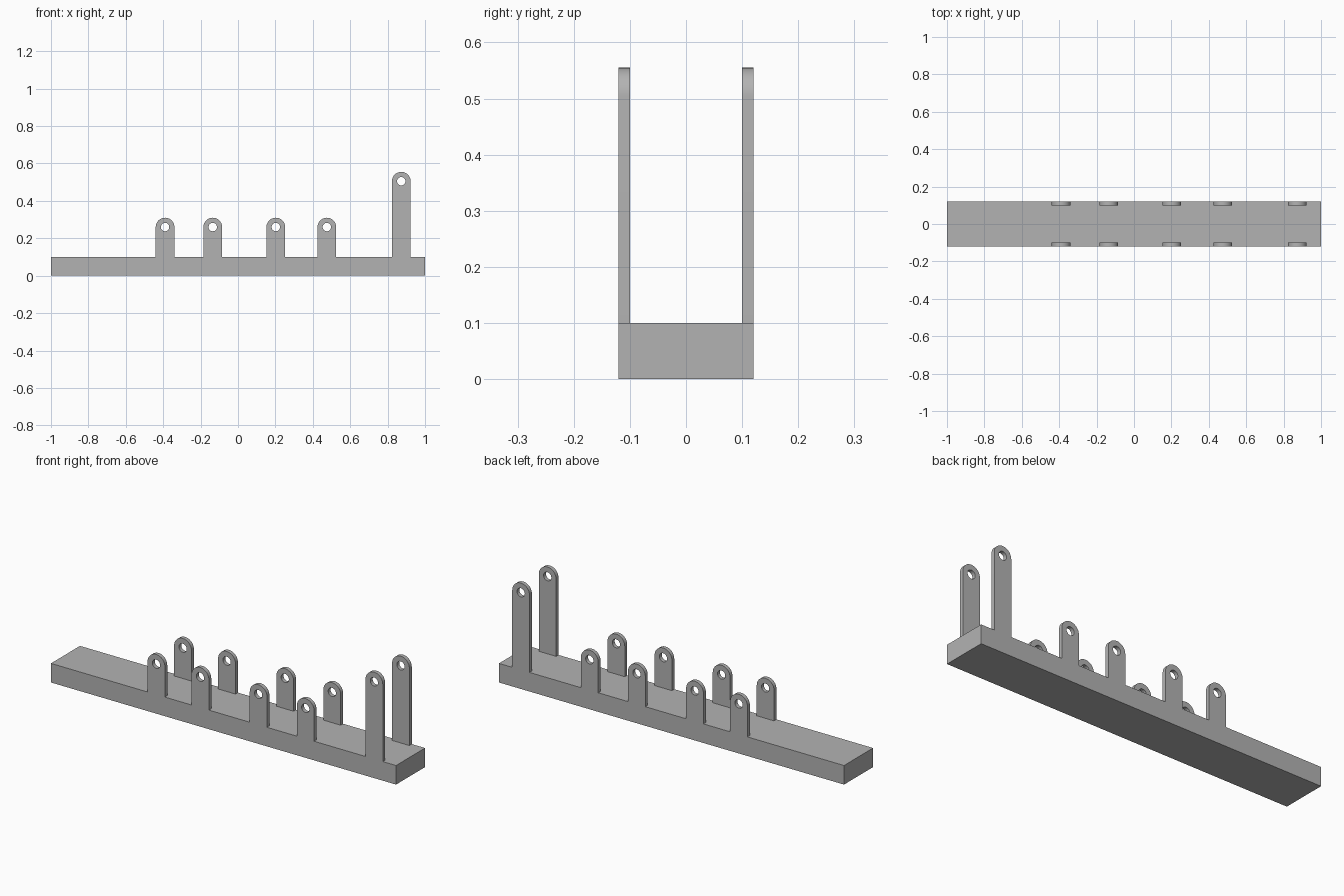
import bpy
import bmesh
from math import sin, cos, pi
from mathutils import Vector

cube = bpy.data.objects.get("Cube")
if cube:
    bpy.data.objects.remove(cube, do_unlink=True)

# Single plain grey finish
grey = bpy.data.materials.new("plain_grey")
grey.use_nodes = True
colour = (0.45, 0.45, 0.45, 1)
grey.diffuse_color = colour
grey.node_tree.nodes["Principled BSDF"].inputs["Base Color"].default_value = colour

HALF_DEPTH, BASE_TOP = 0.12, 0.1
LUG_RADIUS, HOLE_RADIUS, LUG_THICK = 0.05, 0.0225, 0.02


def finish(bm, name):
    bmesh.ops.recalc_face_normals(bm, faces=bm.faces)
    mesh = bpy.data.meshes.new(name)
    bm.to_mesh(mesh)
    bm.free()
    mesh.materials.append(grey)
    obj = bpy.data.objects.new(name, mesh)
    bpy.context.collection.objects.link(obj)
    return obj


def arc(x, z, radius, angle, steps):
    return [(x + radius * cos(angle * i / steps), z + radius * sin(angle * i / steps))
            for i in range(steps + 1)]


def lug(name, x, hole_z, y):
    """Upright round-topped plate with a pin hole, from y to y + LUG_THICK."""
    bm = bmesh.new()
    outline = [(x - LUG_RADIUS, BASE_TOP), (x + LUG_RADIUS, BASE_TOP)]
    outline += arc(x, hole_z, LUG_RADIUS, pi, 24)
    hole = arc(x, hole_z, HOLE_RADIUS, 2 * pi, 32)[:-1]
    edges = []
    for loop in (outline, hole):
        verts = [bm.verts.new((px, y, pz)) for px, pz in loop]
        edges += [bm.edges.new((v, verts[i - 1])) for i, v in enumerate(verts)]
    bmesh.ops.triangle_fill(bm, edges=edges, use_beauty=True, normal=Vector((0, -1, 0)))
    sheet = bmesh.ops.extrude_face_region(bm, geom=bm.faces[:], use_keep_orig=True)
    moved = [g for g in sheet["geom"] if isinstance(g, bmesh.types.BMVert)]
    bmesh.ops.translate(bm, verts=moved, vec=(0, LUG_THICK, 0))
    obj = finish(bm, name)
    bpy.ops.object.select_all(action="DESELECT")
    obj.select_set(True)
    bpy.context.view_layer.objects.active = obj
    bpy.ops.object.shade_smooth_by_angle(angle=pi / 6)


# Base bar
bm = bmesh.new()
bmesh.ops.create_cube(bm, size=1)
bmesh.ops.scale(bm, verts=bm.verts, vec=(2, 2 * HALF_DEPTH, BASE_TOP))
bmesh.ops.translate(bm, verts=bm.verts, vec=(0, 0, BASE_TOP / 2))
finish(bm, "base_bar")

# Pairs of lugs: position along the bar and height of the pin hole
pairs = [(-0.39, 0.26), (-0.135, 0.26), (0.202, 0.26), (0.475, 0.26), (0.873, 0.505)]
for number, (x, hole_z) in enumerate(pairs, 1):
    lug(f"front_lug_{number}", x, hole_z, -HALF_DEPTH)
    lug(f"back_lug_{number}", x, hole_z, HALF_DEPTH - LUG_THICK)
